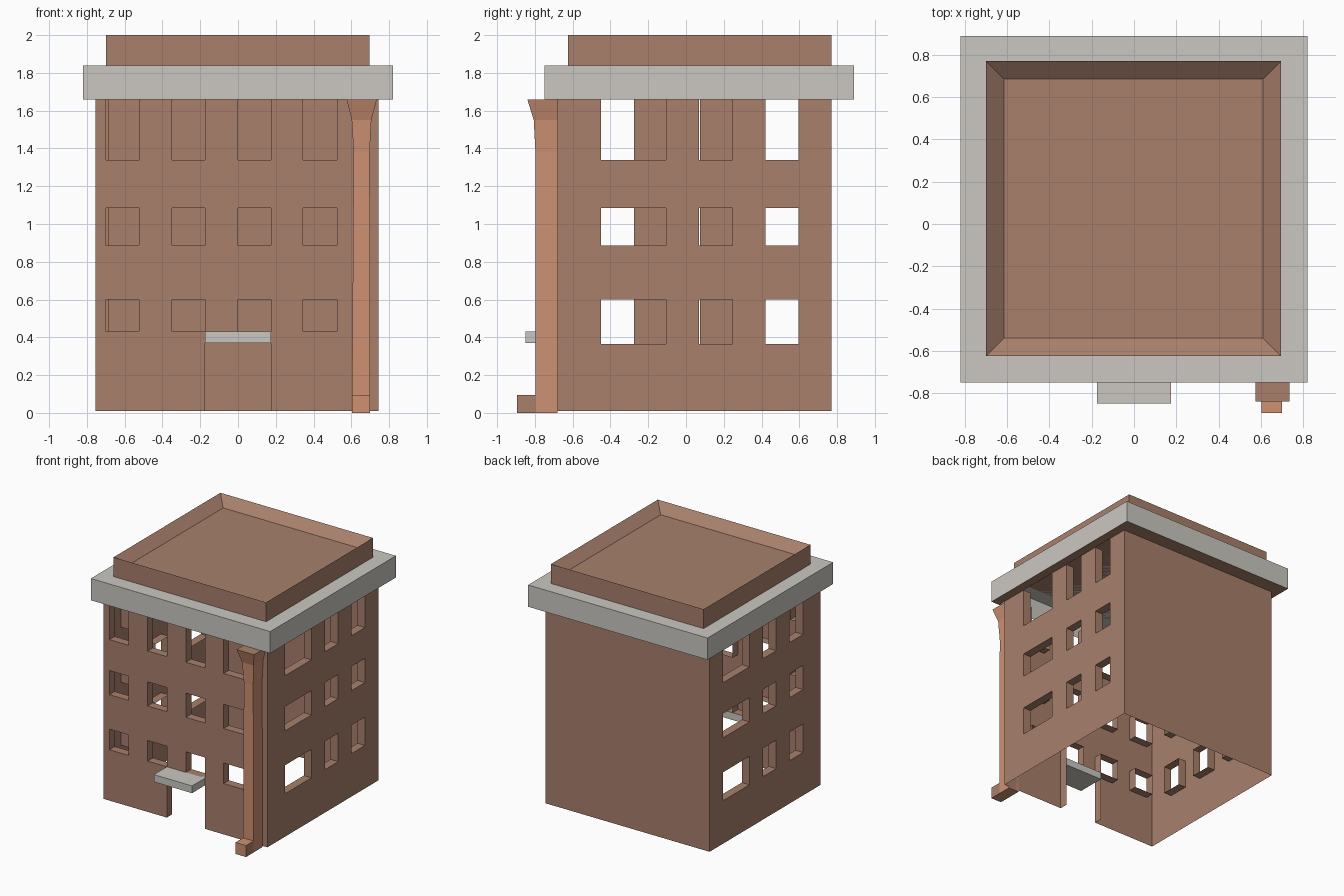
import bpy, bmesh

if "Cube" in bpy.data.objects:
    bpy.data.objects.remove(bpy.data.objects["Cube"])


def material(name, rgb):
    m = bpy.data.materials.new(name)
    m.diffuse_color = (*rgb, 1)
    m.use_nodes = True
    m.node_tree.nodes["Principled BSDF"].inputs["Base Color"].default_value = m.diffuse_color
    return m


BROWN = material("brown brick", (0.392, 0.216, 0.150))
GREY = material("pale stone", (0.597, 0.575, 0.535))
ORANGE = material("orange clay", (0.61, 0.283, 0.171))


def finish(name, bm, mats):
    me = bpy.data.meshes.new(name)
    bm.to_mesh(me)
    bm.free()
    for m in mats:
        me.materials.append(m)
    ob = bpy.data.objects.new(name, me)
    bpy.context.collection.objects.link(ob)
    return ob


def quad(bm, pts):
    return bm.faces.new([bm.verts.new(p) for p in pts])


def add_box(bm, x0, x1, y0, y1, z0, z1):
    made = bmesh.ops.create_cube(bm, size=1)["verts"]
    for v in made:
        v.co = (x1 if v.co.x > 0 else x0, y1 if v.co.y > 0 else y0, z1 if v.co.z > 0 else z0)


X0, X1, Y0, Y1 = -0.755, 0.745, -0.68, 0.77
Z0, ZT = 0.01, 1.66
REVEAL = 0.07


def wall(name, place, u0, u1, openings):
    """Sheet wall with openings and inward reveals; place(u, depth, z) gives the 3D point."""
    bm = bmesh.new()
    us = sorted({u0, u1} | {o[0] for o in openings} | {o[1] for o in openings})
    zs = sorted({Z0, ZT} | {o[2] for o in openings} | {o[3] for o in openings})
    for a, b in zip(us, us[1:]):
        for c, d in zip(zs, zs[1:]):
            u, z = (a + b) / 2, (c + d) / 2
            if not any(o[0] < u < o[1] and o[2] < z < o[3] for o in openings):
                quad(bm, [place(a, 0, c), place(b, 0, c), place(b, 0, d), place(a, 0, d)])
    bmesh.ops.remove_doubles(bm, verts=bm.verts, dist=1e-4)
    bmesh.ops.dissolve_limit(bm, angle_limit=0.01, verts=bm.verts, edges=bm.edges)
    for a, b, c, d in openings:
        sides = [((a, d), (a, c)), ((b, c), (b, d))]
        if c > Z0:
            sides.append(((a, c), (b, c)))
        if d < ZT:
            sides.append(((b, d), (a, d)))
        for p, q in sides:
            quad(bm, [place(p[0], 0, p[1]), place(p[0], REVEAL, p[1]),
                      place(q[0], REVEAL, q[1]), place(q[0], 0, q[1])])
    bmesh.ops.remove_doubles(bm, verts=bm.verts, dist=1e-4)
    return finish(name, bm, [BROWN])


# Walls with window rows
upper = [(0.885, 1.085), (1.34, ZT)]
front = [(a, b, c, d) for a, b in [(-0.70, -0.525), (-0.35, -0.175), (0, 0.175), (0.345, 0.525)]
         for c, d in [(0.43, 0.60)] + upper]
front.append((-0.175, 0.175, Z0, 0.43))
side_cols = [(-0.45, -0.105), (0.07, 0.245), (0.42, 0.595)]
right = [(a, b, c, d) for a, b in side_cols for c, d in [(0.365, 0.60)] + upper]
# the left side is the right side turned half round
turn = Y0 + 0.825
left = [(a - turn, b - turn, c, d) for a, b, c, d in right]

wall("front_wall", lambda u, k, z: (u, Y0 + k, z), X0, X1, front)
wall("right_wall", lambda u, k, z: (X1 - k, u, z), Y0, Y1, right)
wall("left_wall", lambda u, k, z: (X0 + k, turn - (u + turn), z), -Y1, -Y0,
     [(a - 0.0, b - 0.0, c, d) for a, b, c, d in left])
wall("back_wall", lambda u, k, z: (-u, Y1 - k, z), -X1, -X0, [])

# Cornice band, open underneath
bm = bmesh.new()
add_box(bm, -0.82, 0.82, -0.75, 0.89, ZT, 1.84)
bmesh.ops.delete(bm, geom=[f for f in bm.faces if f.normal.z < -0.5 or
                           f.calc_center_median().z < ZT + 0.001], context='FACES_ONLY')
finish("cornice", bm, [GREY])

# Soffit under the cornice on sides and back
bm = bmesh.new()
for a, b, c, d in [(-0.82, X0, -0.75, 0.89), (X1, 0.82, -0.75, 0.89), (X0, X1, Y1, 0.89)]:
    quad(bm, [(a, c, ZT), (a, d, ZT), (b, d, ZT), (b, c, ZT)])
finish("soffit", bm, [BROWN])

# Parapet with sunken roof
bm = bmesh.new()
add_box(bm, -0.70, 0.695, -0.625, 0.77, 1.84, 2.0)
bm.normal_update()
top = [f for f in bm.faces if f.normal.z > 0.5]
bmesh.ops.inset_region(bm, faces=top, thickness=0.12)
for v in top[0].verts:
    v.co.z -= 0.07
finish("roof_parapet", bm, [BROWN])

# Door canopy
bm = bmesh.new()
add_box(bm, -0.175, 0.175, -0.85, Y0 + REVEAL, 0.37, 0.43)
finish("door_canopy", bm, [GREY])

# Downpipe-like column flaring at the top: (z, x0, x1, front y)
bm = bmesh.new()
rings = []
for z, a, b, y in [(0.0, 0.603, 0.70, -0.797), (1.38, 0.612, 0.697, -0.797),
                   (1.55, 0.602, 0.706, -0.806), (ZT, 0.575, 0.735, -0.84)]:
    rings.append([bm.verts.new(p) for p in [(a, y, z), (b, y, z), (b, Y0, z), (a, Y0, z)]])
for lo, hi in zip(rings, rings[1:]):
    for i in range(4):
        j = (i + 1) % 4
        bm.faces.new([lo[i], lo[j], hi[j], hi[i]])
bm.faces.new(rings[0][::-1])
bm.faces.new(rings[-1]).material_index = 1
finish("corner_column", bm, [ORANGE, BROWN])

# Column foot, brown on its sides
bm = bmesh.new()
add_box(bm, 0.603, 0.70, -0.895, -0.797, 0.0, 0.095)
bm.normal_update()
for f in bm.faces:
    f.material_index = 1 if abs(f.normal.x) > 0.5 else 0
finish("column_foot", bm, [ORANGE, BROWN])
